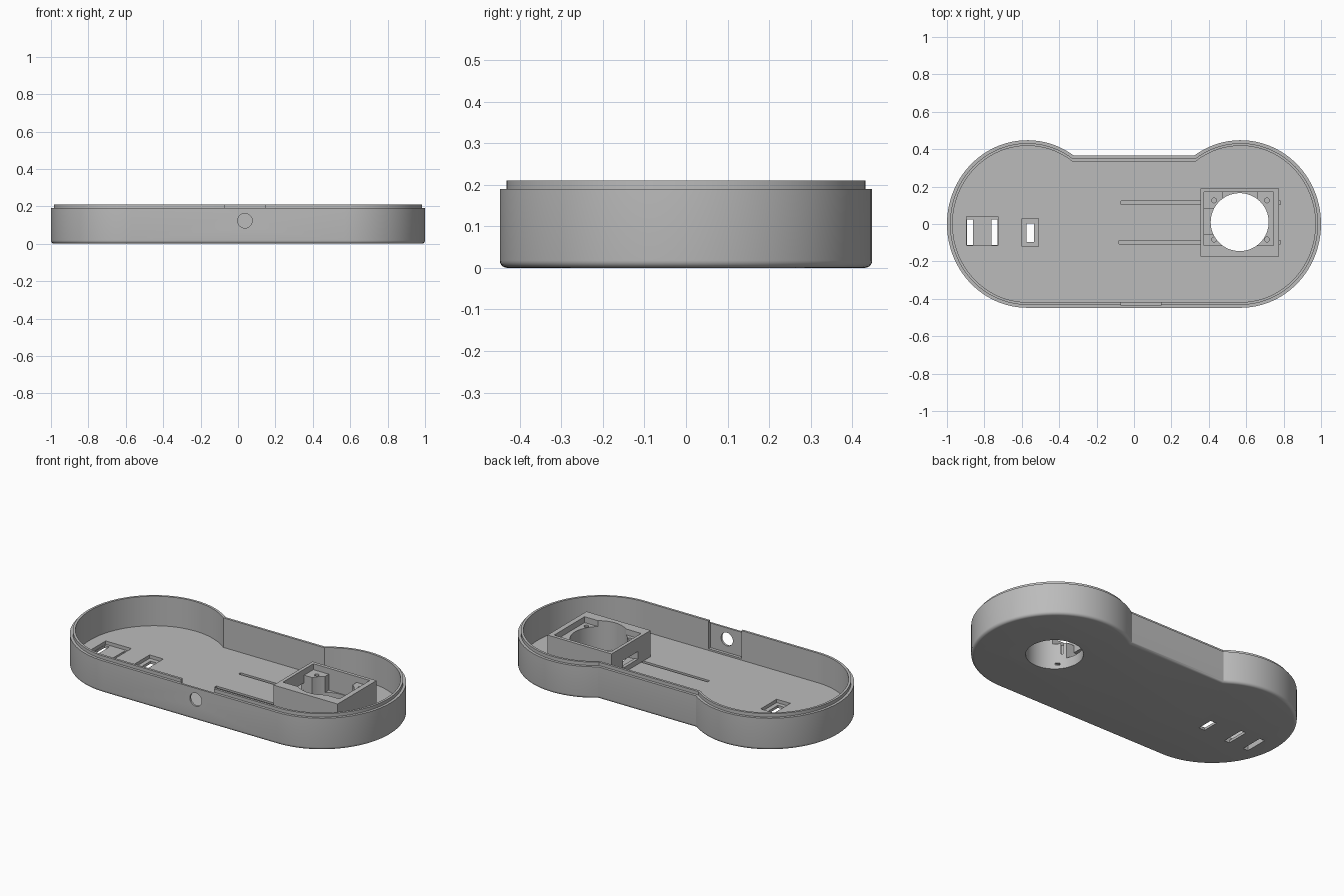
import bpy, bmesh, math
from mathutils import Matrix, Vector

cube = bpy.data.objects.get("Cube")
if cube:
    bpy.data.objects.remove(cube, do_unlink=True)

grey = bpy.data.materials.new("plain_grey")
grey.use_nodes = True
grey.diffuse_color = (0.5, 0.5, 0.5, 1)
grey.node_tree.nodes["Principled BSDF"].inputs["Base Color"].default_value = grey.diffuse_color


def make_object(name, bm):
    bmesh.ops.recalc_face_normals(bm, faces=bm.faces)
    mesh = bpy.data.meshes.new(name)
    bm.to_mesh(mesh)
    bm.free()
    mesh.materials.append(grey)
    obj = bpy.data.objects.new(name, mesh)
    bpy.context.collection.objects.link(obj)
    return obj


def block(name, x, y, z):
    """Box given by its (min, max) range on each axis."""
    bm = bmesh.new()
    bmesh.ops.create_cube(bm, size=1)
    for v in bm.verts:
        v.co = Vector([lo + (c + 0.5) * (hi - lo) for c, (lo, hi) in zip(v.co, (x, y, z))])
    return make_object(name, bm)


def cylinder(name, centre, radius, depth, axis="Z", sides=32):
    bm = bmesh.new()
    turn = Matrix.Rotation(math.pi / 2, 4, "X") if axis == "Y" else Matrix()
    bmesh.ops.create_cone(bm, cap_ends=True, segments=sides, radius1=radius, radius2=radius,
                          depth=depth, matrix=Matrix.Translation(centre) @ turn)
    return make_object(name, bm)


def cut(target, cutters):
    """Subtract every cutter from the target, then discard the cutters."""
    for c in cutters:
        c.hide_render = True
        mod = target.modifiers.new("cut", "BOOLEAN")
        mod.operation, mod.solver, mod.object = "DIFFERENCE", "EXACT", c
    graph = bpy.context.evaluated_depsgraph_get()
    mesh = bpy.data.meshes.new_from_object(target.evaluated_get(graph))
    target.modifiers.clear()
    target.data = mesh
    for c in cutters:
        bpy.data.objects.remove(c, do_unlink=True)


def outline(inset, steps=56):
    """Two rounded ends joined by a straight front and a set-in back."""
    cx, rx, ry = 0.57, 0.43 - inset, 0.448 - inset
    end = math.pi - math.asin((0.365 - inset) / ry)
    angles = [-math.pi / 2 + (end + math.pi / 2) * i / steps for i in range(steps + 1)]
    right = [(cx + rx * math.cos(a), ry * math.sin(a)) for a in angles]
    return right + [(-x, y) for x, y in reversed(right)]


# Tray: lofted from the rounded bottom edge, up over the stepped lip, down to the floor
FLOOR = 0.035
EDGE = 0.018
levels = [(EDGE * (1 - math.sin(a)), EDGE * (1 - math.cos(a)))
          for a in (math.radians(d) for d in range(0, 91, 18))]
levels += [(0, 0.19), (0.016, 0.19), (0.016, 0.21), (0.03, 0.21), (0.03, FLOOR)]
bm = bmesh.new()
rings = [[bm.verts.new((x, y, z)) for x, y in outline(inset)] for inset, z in levels]
for low, high in zip(rings, rings[1:]):
    for i in range(len(low)):
        j = (i + 1) % len(low)
        bm.faces.new((low[i], low[j], high[j], high[i]))
bm.faces.new(rings[0])
bm.faces.new(rings[-1])
tray = make_object("tray", bm)

HOLE = (0.565, 0.01, 0.1)
through = (-0.1, 0.1)
cut(tray, [
    cylinder("large_hole", HOLE, 0.155, 0.5, sides=64),
    # Recess and round hole in the front wall
    block("wall_recess", (-0.07, 0.145), (-0.436, -0.38), (0.045, 0.3)),
    cylinder("wall_hole", (0.037, -0.44, 0.123), 0.039, 0.1, axis="Y"),
    # Wide floor pocket with a slot at each end
    block("wide_pocket", (-0.895, -0.727), (-0.115, 0.04), (0.015, 0.1)),
    block("outer_slot", (-0.893, -0.86), (-0.113, 0.025), through),
    block("inner_slot", (-0.763, -0.729), (-0.113, 0.025), through),
    # Small floor pocket with a single slot
    block("small_pocket", (-0.6, -0.51), (-0.12, 0.03), (0.015, 0.1)),
    block("small_slot", (-0.575, -0.535), (-0.095, 0.003), through),
    # Long shallow grooves running under the housing
    block("back_groove", (-0.07, 0.783), (0.105, 0.124), (0.023, 0.1)),
    block("front_groove", (-0.08, 0.783), (-0.107, -0.088), (0.023, 0.1)),
])

# Square housing: sunken top, side openings between the corner posts, screw holes
housing = block("housing", (0.355, 0.775), (-0.175, 0.19), (FLOOR, 0.19))
screws = [cylinder("screw_hole", (x, y, 0.14), 0.013, 0.1, sides=16)
          for x in (0.428, 0.711) for y in (0.126, -0.083)]
cut(housing, [
    block("sunken_top", (0.375, 0.745), (-0.115, 0.17), (0.155, 0.3)),
    cylinder("large_hole", HOLE, 0.155, 0.5, sides=64),
    block("side_opening", (0.375, 0.56), (-0.056, 0.083), (0.06, 0.2)),
    block("back_opening", (0.476, 0.658), (0.0, 0.17), (0.06, 0.2)),
    block("side_window", (0.3, 0.45), (-0.056, 0.083), (0.065, 0.11)),
] + screws)

# Smooth curved walls, crisp edges
bpy.ops.object.select_all(action="DESELECT")
for obj in (tray, housing):
    obj.select_set(True)
    bpy.context.view_layer.objects.active = obj
bpy.ops.object.shade_smooth_by_angle(angle=math.radians(30))
